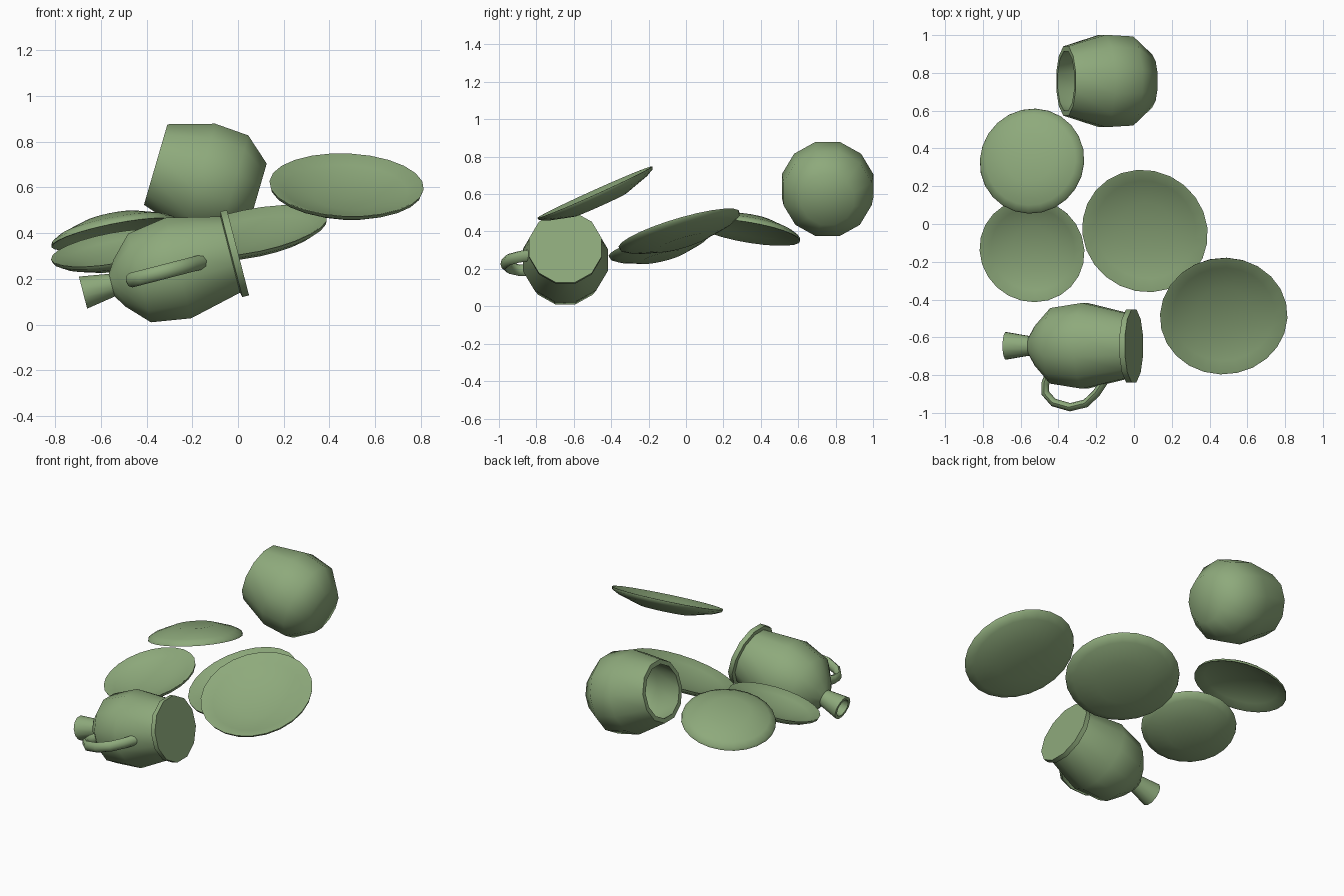
import bpy
import bmesh
from math import pi, radians, sin, cos
from mathutils import Vector, Matrix

cube = bpy.data.objects.get("Cube")
if cube:
    bpy.data.objects.remove(cube, do_unlink=True)

# Single glaze colour
glaze = bpy.data.materials.new("green_glaze")
glaze.use_nodes = True
colour = (0.27, 0.40, 0.20, 1)
glaze.diffuse_color = colour
glaze.node_tree.nodes["Principled BSDF"].inputs["Base Color"].default_value = colour


def finish(name, bm, angle):
    bmesh.ops.recalc_face_normals(bm, faces=bm.faces)
    mesh = bpy.data.meshes.new(name)
    bm.to_mesh(mesh)
    bm.free()
    mesh.materials.append(glaze)
    mesh.shade_smooth()
    mesh.set_sharp_from_angle(angle=radians(angle))
    obj = bpy.data.objects.new(name, mesh)
    bpy.context.collection.objects.link(obj)
    return obj


def lathe(name, profile, sides, origin, axis, angle=60):
    """Turn (radius, height) points about an axis placed in the scene."""
    bm = bmesh.new()
    turn = Matrix.Rotation(pi / sides, 3, 'Z')
    verts = [bm.verts.new(turn @ Vector((r, 0, h))) for r, h in profile]
    edges = [bm.edges.new(pair) for pair in zip(verts, verts[1:])]
    bmesh.ops.spin(bm, geom=verts + edges, cent=(0, 0, 0), axis=(0, 0, 1),
                   angle=2 * pi, steps=sides)
    bmesh.ops.remove_doubles(bm, verts=bm.verts, dist=0.0005)
    obj = finish(name, bm, angle)
    rotation = Vector(axis).to_track_quat('Z', 'Y').to_matrix().to_4x4()
    obj.matrix_world = Matrix.Translation(origin) @ rotation
    return obj


# Jug lying on its side: foot, body, flared neck and hollow mouth
jug_base = Vector((0.0, -0.645, 0.315))
jug_axis = Vector((-0.968, 0, -0.25)).normalized()
jug_profile = [(0, 0), (0.2, 0), (0.2, 0.03), (0.178, 0.035), (0.235, 0.27),
               (0.207, 0.445), (0.11, 0.535), (0.053, 0.57), (0.075, 0.7),
               (0.055, 0.7), (0.038, 0.6), (0, 0.59)]
lathe("jug", jug_profile, 12, jug_base, jug_axis)

# Jug handle: oval section swept along a loop of (along, outward) points
path = [Vector(p) for p in [(0.46, 0.14), (0.485, 0.2), (0.485, 0.25), (0.44, 0.3),
                            (0.35, 0.325), (0.265, 0.305), (0.205, 0.25), (0.15, 0.17)]]
out = Vector((0, -1, 0))
across = jug_axis.cross(out)
bm = bmesh.new()
rings = []
for i, p in enumerate(path):
    tangent = (path[min(i + 1, len(path) - 1)] - path[max(i - 1, 0)]).normalized()
    normal = jug_axis * -tangent.y + out * tangent.x
    centre = jug_base + jug_axis * p.x + out * p.y
    rings.append([bm.verts.new(centre + normal * 0.022 * cos(a) + across * 0.032 * sin(a))
                  for a in (k * pi / 4 for k in range(8))])
for a, b in zip(rings, rings[1:]):
    for k in range(8):
        n = (k + 1) % 8
        bm.faces.new((a[k], a[n], b[n], b[k]))
bm.faces.new(rings[0])
bm.faces.new(rings[-1])
finish("jug_handle", bm, 60)

# Hollow pot, tipped over; heights run from the rim to the base
pot_profile = [(0, 0.43), (0.11, 0.43), (0.215, 0.35), (0.225, 0.2), (0.162, 0),
               (0.19, 0), (0.253, 0.2), (0.244, 0.353), (0.145, 0.465), (0, 0.465)]
lathe("pot", pot_profile, 12, (-0.36, 0.757, 0.70), (0.96, 0, -0.28))


# Shallow dishes: rim radius, rim centre and the direction the hollow faces
def dish(name, r, origin, facing):
    profile = [(0, -0.06), (0.42 * r, -0.053), (0.8 * r, -0.025), (0.975 * r, 0), (r, 0),
               (0.985 * r, -0.015), (0.86 * r, -0.036), (0.45 * r, -0.075), (0, -0.07)]
    lathe(name, profile, 24, origin, facing)


dish("large_dish_middle", 0.338, (0.058, -0.037, 0.41), (-0.19, -0.30, 1))
dish("large_dish_right", 0.338, (0.475, -0.488, 0.61), (0.04, -0.45, 1))
dish("small_dish_front", 0.282, (-0.54, -0.14, 0.335), (-0.18, -0.25, 1))
dish("small_dish_back_upturned", 0.282, (-0.54, 0.333, 0.395), (0.20, -0.17, -1))
